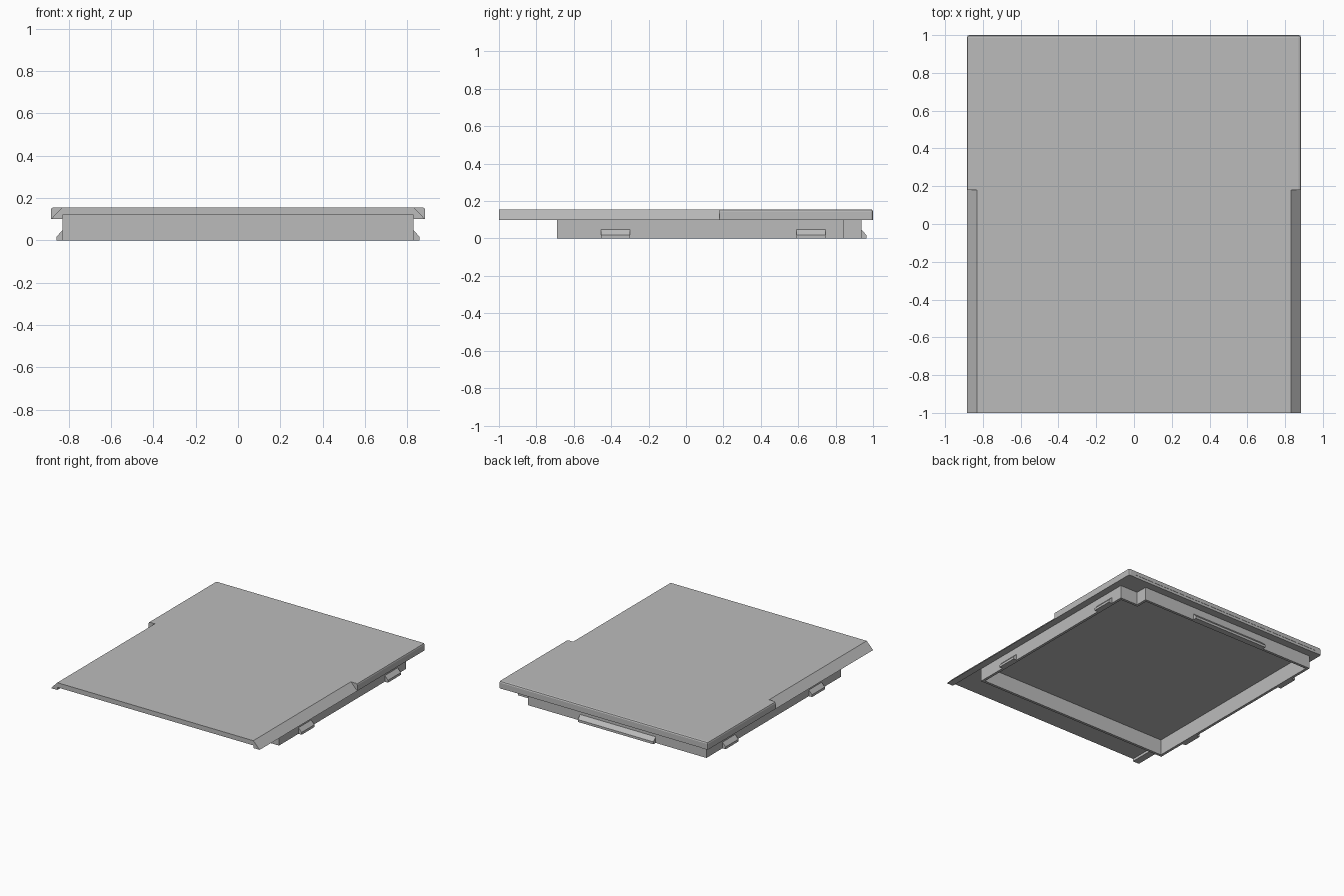
import bpy, bmesh
from mathutils import Vector

cube = bpy.data.objects.get("Cube")
if cube:
    bpy.data.objects.remove(cube, do_unlink=True)

grey = bpy.data.materials.new("plain grey")
grey.use_nodes = True
grey.diffuse_color = (0.5, 0.5, 0.5, 1)
grey.node_tree.nodes["Principled BSDF"].inputs["Base Color"].default_value = (0.5, 0.5, 0.5, 1)

HALF, INNER = 0.884, 0.83          # cover half width, frame half width
LOW, FLOOR, TOP = 0.10, 0.12, 0.156  # lip underside, recess, top surface
STEP = 0.18                        # where the sloping sides begin
WALL = 0.02


def finish(bm, name):
    bmesh.ops.recalc_face_normals(bm, faces=bm.faces)
    mesh = bpy.data.meshes.new(name)
    bm.to_mesh(mesh)
    bm.free()
    mesh.materials.append(grey)
    obj = bpy.data.objects.new(name, mesh)
    bpy.context.collection.objects.link(obj)
    return obj


def prism(outline, lo, hi, place):
    """Sweep a 2D outline from lo to hi; place maps (a, b, depth) to a point."""
    bm = bmesh.new()
    face = bm.faces.new([bm.verts.new(place(a, b, lo)) for a, b in outline])
    moved = bmesh.ops.extrude_face_region(bm, geom=[face])["geom"]
    shift = Vector(place(0, 0, hi)) - Vector(place(0, 0, lo))
    bmesh.ops.translate(bm, vec=shift, verts=[v for v in moved if isinstance(v, bmesh.types.BMVert)])
    return bm


def along_x(a, b, d):
    return (d, a, b)


def along_y(a, b, d):
    return (a, d, b)


def along_z(a, b, d):
    return (a, b, d)


def cover_profile(top_half):
    right = [(INNER, FLOOR), (INNER, LOW), (HALF, LOW), (top_half, TOP)]
    return right + [(-x, z) for x, z in reversed(right)]


# Front of the cover, with sloping sides
finish(prism(cover_profile(INNER), -1, STEP, along_y), "cover_front")

# Rear of the cover, with upright sides and softened outer edges
bm = prism(cover_profile(HALF), STEP, 1, along_y)


def on_outer_edge(edge):
    a, b = (v.co for v in edge.verts)
    back = min(a.y, b.y) > 0.99
    top = min(a.z, b.z) > TOP - 0.001
    side = min(abs(a.x), abs(b.x)) > HALF - 0.001 and a.x * b.x > 0
    return back + top + side == 2


bmesh.ops.bevel(bm, geom=[e for e in bm.edges if on_outer_edge(e)],
                offset=0.012, segments=2, profile=0.5, affect='EDGES')
finish(bm, "cover_rear")

# Thicker rim under the back edge, filling the notched corner
rim = [(-INNER, 0.93), (0.67, 0.93), (0.67, 0.835), (INNER, 0.835),
       (INNER, 0.998), (-INNER, 0.998)]
finish(prism(rim, LOW, FLOOR + 0.005, along_z), "back_rim")


# Thin upright frame beneath the cover, with one notched corner
def frame_outline(t):
    return [(-INNER + t, -0.69 + t), (INNER - t, -0.69 + t), (INNER - t, 0.845 - t),
            (0.68 - t, 0.845 - t), (0.68 - t, 0.938 - t), (-INNER + t, 0.938 - t)]


bm = bmesh.new()
loops = [[bm.verts.new((x, y, z)) for x, y in frame_outline(t)]
         for t, z in ((0, 0), (0, FLOOR), (WALL, FLOOR), (WALL, 0))]
for i, loop in enumerate(loops):
    other = loops[(i + 1) % len(loops)]
    for j in range(len(loop)):
        k = (j + 1) % len(loop)
        bm.faces.new((loop[j], loop[k], other[k], other[j]))
finish(bm, "under_frame")


# Wedge-shaped snap clips
def clip_profile(wall, sign=1):
    reach = wall + 0.027
    return [(sign * a, b) for a, b in
            ((wall - 0.005, 0), (reach, 0), (reach, 0.018), (wall, 0.047), (wall - 0.005, 0.047))]


for side, sign in (("left", 1), ("right", -1)):
    for place, y in (("front", -0.455), ("rear", 0.59)):
        finish(prism(clip_profile(INNER, sign), y, y + 0.155, along_y), f"{side}_{place}_clip")
finish(prism(clip_profile(0.938), -0.4, 0.24, along_x), "back_clip")
